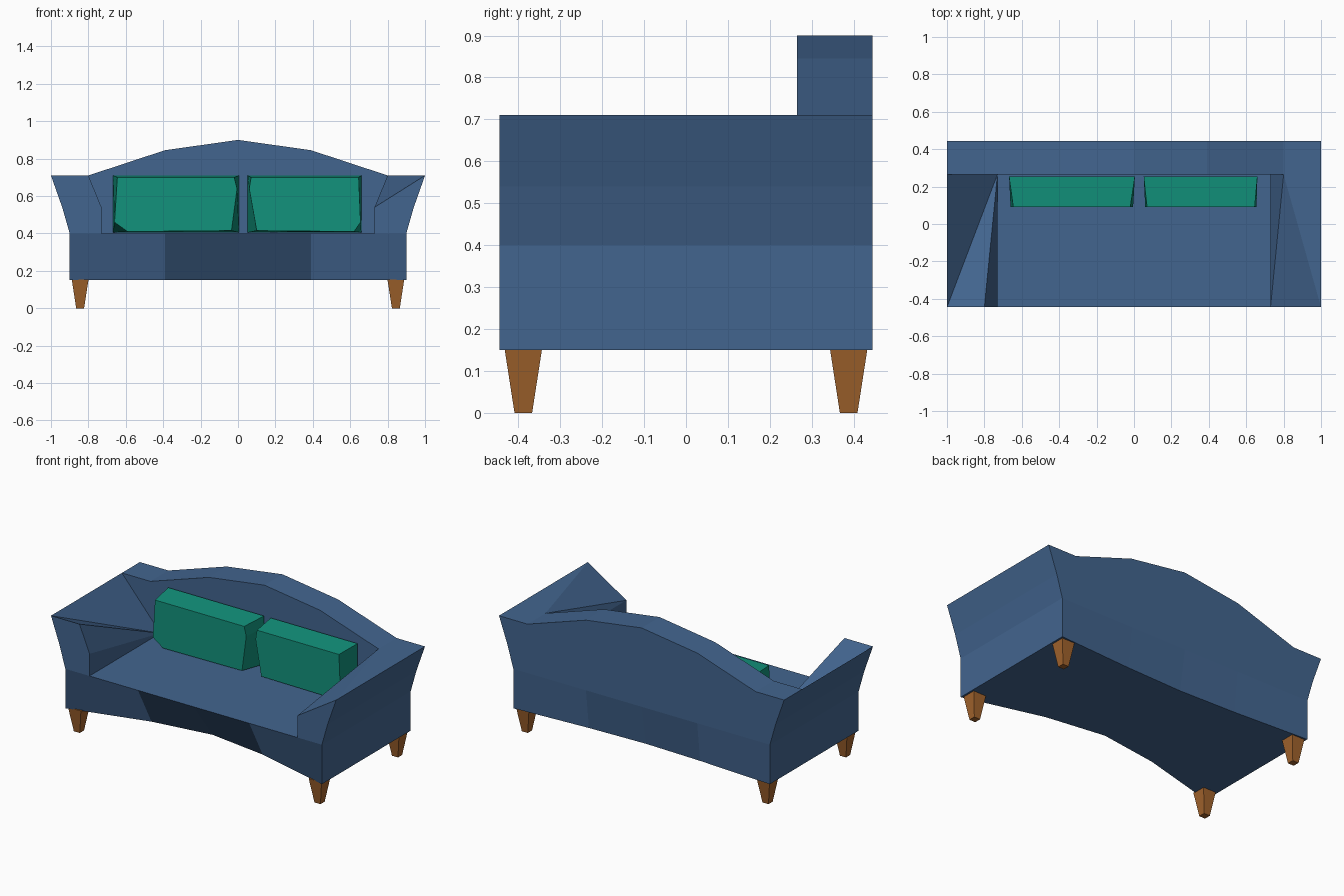
import bpy, bmesh

if "Cube" in bpy.data.objects:
    bpy.data.objects.remove(bpy.data.objects["Cube"])


def material(name, rgb):
    m = bpy.data.materials.new(name)
    m.diffuse_color = (*rgb, 1)
    m.use_nodes = True
    m.node_tree.nodes["Principled BSDF"].inputs["Base Color"].default_value = m.diffuse_color
    return m


BLUE = material("blue_fabric", (0.055, 0.13, 0.275))
TEAL = material("teal_fabric", (0.006, 0.29, 0.2))
WOOD = material("wood", (0.36, 0.125, 0.026))


def build(name, faces, mat):
    """Mesh from polygons given as point lists; shared points are welded."""
    bm = bmesh.new()
    for f in faces:
        bm.faces.new([bm.verts.new(p) for p in f])
    bmesh.ops.remove_doubles(bm, verts=bm.verts, dist=0.0005)
    bmesh.ops.recalc_face_normals(bm, faces=bm.faces)
    me = bpy.data.meshes.new(name)
    bm.to_mesh(me)
    bm.free()
    me.materials.append(mat)
    ob = bpy.data.objects.new(name, me)
    bpy.context.collection.objects.link(ob)
    return ob


def strip(a, b):
    """Quads between two open point rows."""
    return [[a[i], a[i + 1], b[i + 1], b[i]] for i in range(len(a) - 1)]


def loft(a, b):
    """Closed solid between two loops."""
    return strip(a + a[:1], b + b[:1]) + [a, b]


def at_y(y, pts):
    return [(x, y, z) for x, z in pts]


F, M, B = -0.445, 0.265, 0.445       # front, back-rest front, rear
SEAT, MID, ARM, LOW = 0.40, 0.54, 0.71, 0.15
crest = [(-0.8, ARM), (-0.39, 0.845), (0, 0.9), (0.39, 0.845), (0.8, ARM)]
side = [(0.9, LOW), (0.9, SEAT), (0.94, MID), (1.0, ARM)]
xs = [-0.9, -0.39, 0, 0.39, 0.9]
bow = [0, 0.135, 0.19, 0.135, 0]

faces = []
# seat and bowed lower front, rear and underside
faces.append([(-0.73, F, SEAT), (0.73, F, SEAT), (0.73, M, SEAT), (-0.73, M, SEAT)])
front_low = [(x, F + d, LOW) for x, d in zip(xs, bow)]
rear_low = [(x, B - 0.22 * d, LOW) for x, d in zip(xs, bow)]
faces += strip([(x, F, SEAT) for x in xs], front_low)
faces += strip([(x, B, SEAT) for x in xs], rear_low)
faces += strip(front_low, rear_low)

# flared outer sides
for s in (-1, 1):
    prof = [(s * x, z) for x, z in side]
    faces += strip(at_y(F, prof), at_y(B, prof))

# arm fronts
faces.append(at_y(F, [(-0.9, SEAT), (-0.73, SEAT), (-0.73, MID), (-0.8, ARM), (-1, ARM), (-0.94, MID)]))
faces.append(at_y(F, [(0.73, SEAT), (0.9, SEAT), (0.94, MID), (1, ARM), (0.73, MID)]))

# right arm: triangular top, sloped inside, short upright
faces += [
    [(1, F, ARM), (1, M, ARM), (0.8, M, ARM)],
    [(0.73, F, MID), (1, F, ARM), (0.8, M, ARM)],
    [(0.73, F, MID), (0.8, M, ARM), (0.73, M, MID)],
    [(0.73, F, SEAT), (0.73, M, SEAT), (0.73, M, MID), (0.73, F, MID)],
]
# left arm: top sinking to the rear corner of the seat
sink = (-0.73, M, SEAT)
for a, b in (((-0.73, F, SEAT), (-0.73, F, MID)), ((-0.73, F, MID), (-0.8, F, ARM)),
             ((-0.8, F, ARM), (-1, F, ARM)), ((-1, F, ARM), (-1, M, ARM)),
             ((-1, M, ARM), (-0.8, M, ARM))):
    faces.append([a, b, sink])

# back rest: front, crest and rear
faces.append(at_y(M, crest + [(0.73, MID), (0.73, SEAT), (-0.73, SEAT)]))
top = [(-1, ARM)] + crest + [(1, ARM)]
faces += strip(at_y(M, top), at_y(B, top))
faces.append(at_y(B, top + [(0.94, MID), (0.9, SEAT), (-0.9, SEAT), (-0.94, MID)]))
build("sofa_body", faces, BLUE)

# cushions: cut-cornered front lofted to a fuller back
cushions = {
    "left_cushion": (
        [(-0.645, 0.70), (-0.02, 0.70), (-0.005, 0.64), (-0.035, 0.415), (-0.59, 0.41), (-0.66, 0.46)],
        [(-0.668, ARM), (0.005, ARM), (0.005, 0.64), (0.005, 0.405), (-0.6, 0.405), (-0.668, 0.405)]),
    "right_cushion": (
        [(0.07, 0.70), (0.645, 0.70), (0.655, 0.46), (0.62, 0.41), (0.1, 0.415), (0.06, 0.64)],
        [(0.052, ARM), (0.66, ARM), (0.66, 0.46), (0.66, 0.405), (0.052, 0.405), (0.052, 0.64)]),
}
for name, (fr, bk) in cushions.items():
    build(name, loft(at_y(0.09, fr), at_y(0.255, bk)), TEAL)

# tapered square legs
corners = [(-1, -1), (1, -1), (1, 1), (-1, 1)]
for sx, h in ((-1, "left"), (1, "right")):
    for sy, d in ((-1, "front"), (1, "rear")):
        ring = [[(sx * 0.844 + r * a, sy * 0.388 + r * b, z) for a, b in corners]
                for r, z in ((0.021, 0), (0.045, LOW + 0.005))]
        build(f"{d}_{h}_leg", loft(*ring), WOOD)
